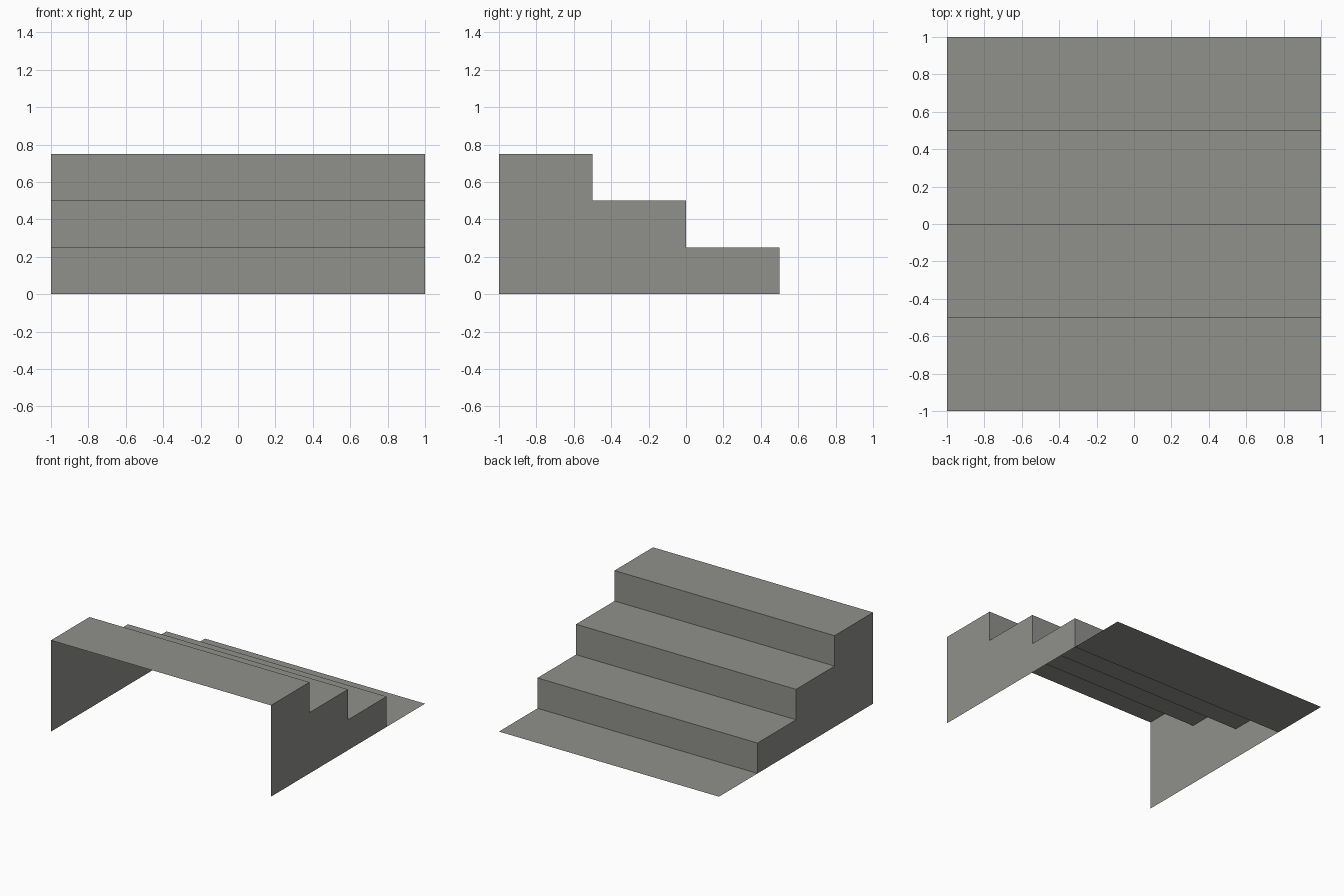
import bpy

if "Cube" in bpy.data.objects:
    bpy.data.objects.remove(bpy.data.objects["Cube"])

STEPS, RUN, RISE, HALF = 3, 0.5, 0.25, 1.0

stone = bpy.data.materials.new("warm grey")
stone.diffuse_color = (0.28, 0.285, 0.265, 1)
stone.use_nodes = True
stone.node_tree.nodes["Principled BSDF"].inputs["Base Color"].default_value = stone.diffuse_color


def make_object(name, verts, faces):
    mesh = bpy.data.meshes.new(name)
    mesh.from_pydata(verts, [], faces)
    mesh.materials.append(stone)
    mesh.update()
    obj = bpy.data.objects.new(name, mesh)
    bpy.context.collection.objects.link(obj)
    return obj


# Stepped profile in (y, z): top landing, then each riser and tread down to the floor strip
profile = [(-1.0, STEPS * RISE)]
for i in range(STEPS):
    y = -1.0 + (i + 1) * RUN
    profile += [(y, (STEPS - i) * RISE), (y, (STEPS - i - 1) * RISE)]
profile.append((1.0, 0.0))

# Treads and risers: the profile swept across the width, open at front and below
n = len(profile)
verts = [(x, y, z) for x in (-HALF, HALF) for y, z in profile]
make_object("treads_and_risers", verts,
            [(i, i + n, i + n + 1, i + 1) for i in range(n - 1)])

# Side panels: the same outline closed down to the ground, without the floor strip
outline = [(-1.0, 0.0)] + profile[:-1]
for name, x in (("left_side_panel", -HALF), ("right_side_panel", HALF)):
    order = list(range(len(outline)))
    if x > 0:
        order.reverse()
    make_object(name, [(x, y, z) for y, z in outline], [order])
